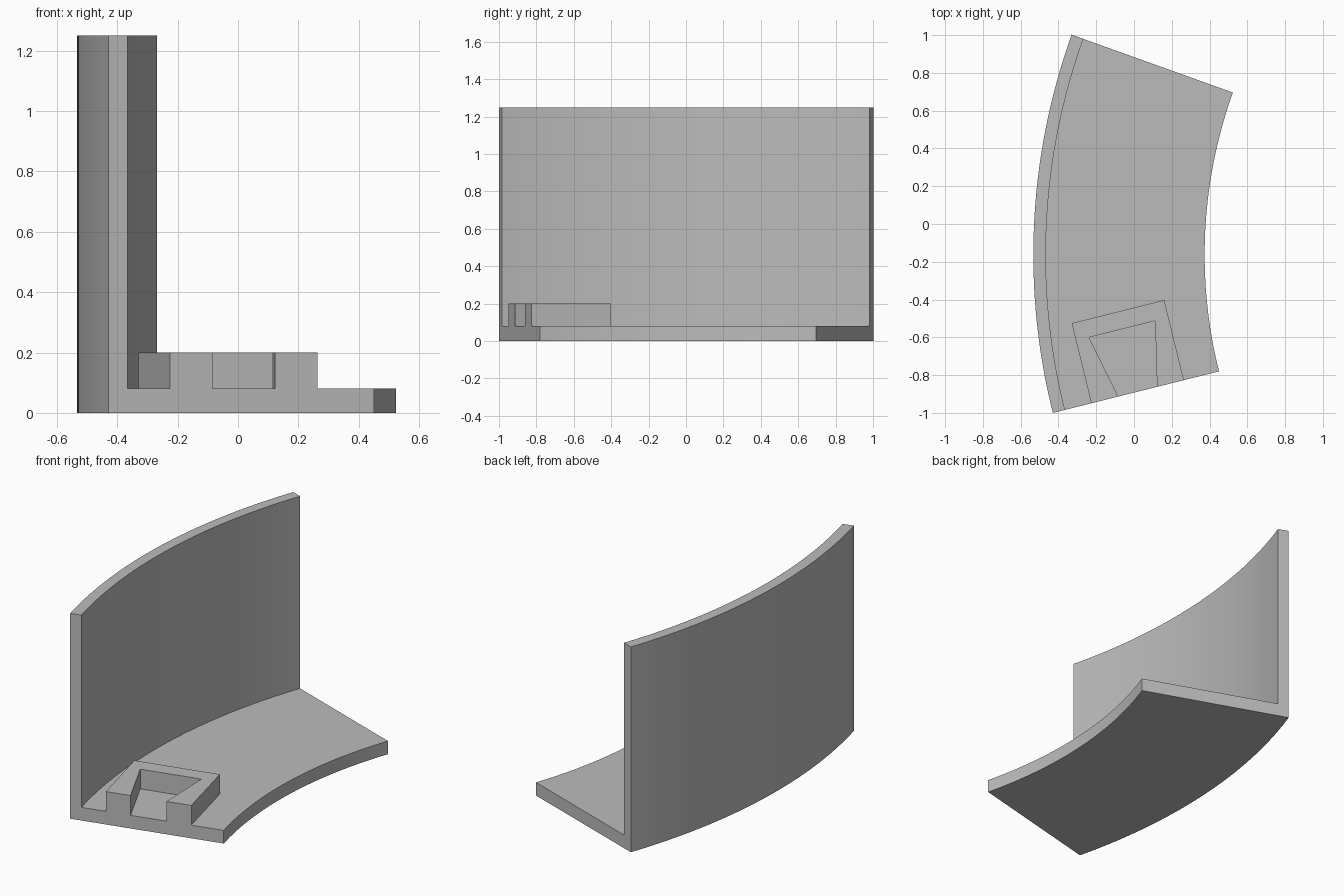
import bpy, bmesh
from math import sin, cos, radians
from mathutils import Vector

cube = bpy.data.objects.get("Cube")
if cube:
    bpy.data.objects.remove(cube, do_unlink=True)

# Single flat grey
grey = bpy.data.materials.new("plain_grey")
grey.use_nodes = True
GREY = (0.5, 0.5, 0.5, 1)
grey.diffuse_color = GREY
grey.node_tree.nodes["Principled BSDF"].inputs["Base Color"].default_value = GREY


def finish(name, bm):
    bmesh.ops.recalc_face_normals(bm, faces=bm.faces)
    mesh = bpy.data.meshes.new(name)
    bm.to_mesh(mesh)
    bm.free()
    mesh.materials.append(grey)
    obj = bpy.data.objects.new(name, mesh)
    bpy.context.collection.objects.link(obj)
    return obj


def arc_sweep(name, profile, start, end, steps):
    """Sweep a closed (radius, height) profile around the arc centre."""
    bm = bmesh.new()
    rings = []
    for i in range(steps + 1):
        a = radians(start + (end - start) * i / steps)
        rings.append([bm.verts.new((CX - r * cos(a), CY + r * sin(a), z))
                      for r, z in profile])
    n = len(profile)
    for p, q in zip(rings, rings[1:]):
        for j in range(n):
            k = (j + 1) % n
            bm.faces.new((p[j], p[k], q[k], q[j]))
    bm.faces.new(rings[0])
    bm.faces.new(rings[-1])
    return finish(name, bm)


def prism(name, outline, z0, z1):
    bm = bmesh.new()
    face = bm.faces.new([bm.verts.new((x, y, z0)) for x, y in outline])
    top = bmesh.ops.extrude_face_region(bm, geom=[face], use_keep_orig=True)
    verts = [v for v in top["geom"] if isinstance(v, bmesh.types.BMVert)]
    bmesh.ops.translate(bm, verts=verts, vec=Vector((0, 0, z1 - z0)))
    return finish(name, bm)


# Curved floor and back wall in one L-shaped section
CX, CY = 2.917, -0.163
R_IN, R_WALL, R_OUT = 2.543, 3.384, 3.45
FLOOR, WALL_TOP = 0.08, 1.25
section = [(R_IN, 0), (R_OUT, 0), (R_OUT, WALL_TOP),
           (R_WALL, WALL_TOP), (R_WALL, FLOOR), (R_IN, FLOOR)]
arc_sweep("floor_and_wall", section, -14.04, 19.74, 40)


# U-shaped raised block, open at the front end edge
def on_edge(x):
    return (x, -1 + 0.25 * (x + 0.43))


block = [on_edge(-0.226), on_edge(-0.084), (-0.238, -0.6), (0.112, -0.513),
         on_edge(0.122), on_edge(0.264), (0.16, -0.403), (-0.33, -0.525)]
prism("raised_block", block, FLOOR, 0.2)
